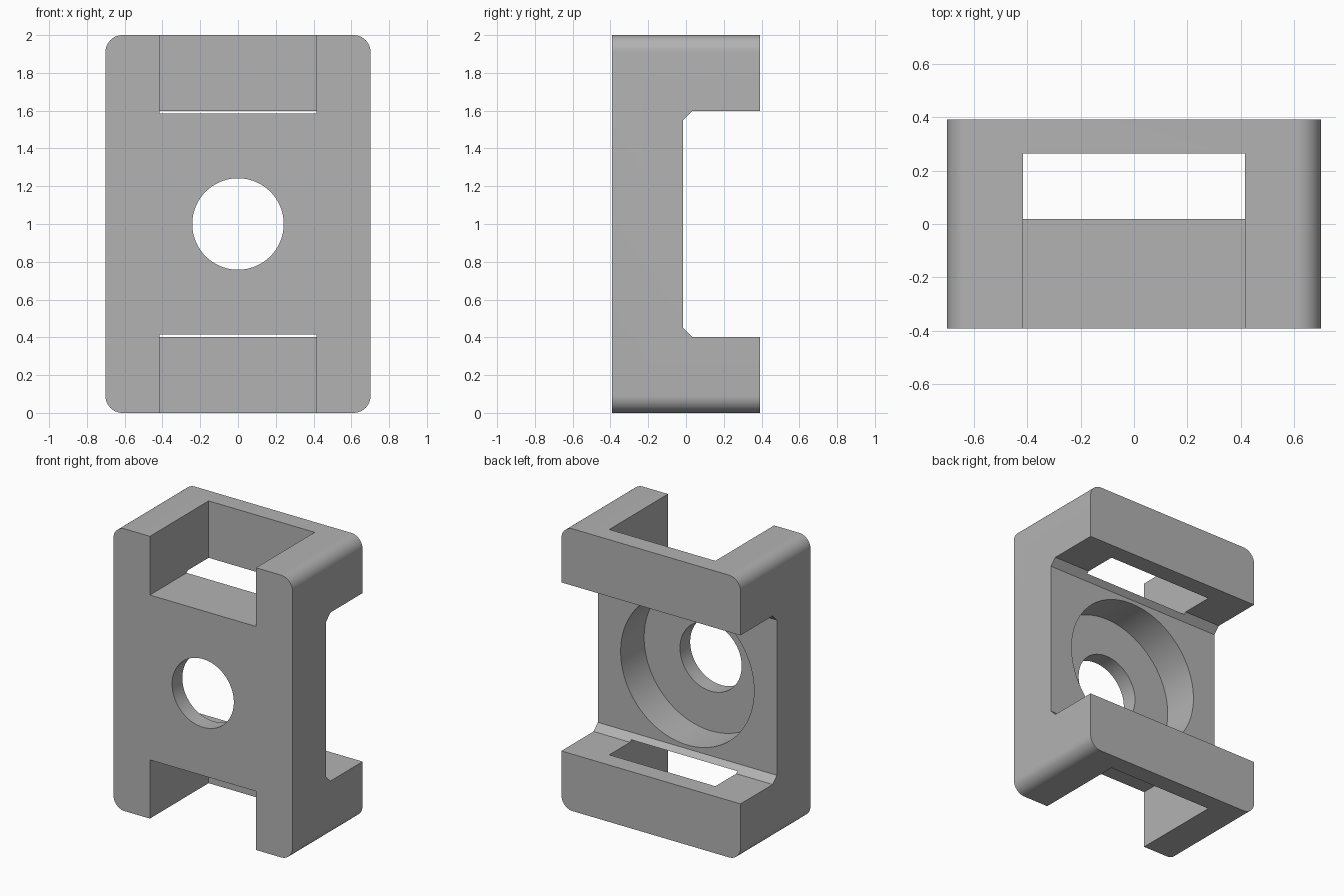
import bpy, bmesh, math
from mathutils import Matrix, Vector

cube = bpy.data.objects.get("Cube")
if cube:
    bpy.data.objects.remove(cube, do_unlink=True)

WIDTH, DEPTH, HEIGHT = 1.404, 0.785, 2.0
MID = HEIGHT / 2
FRONT, BACK = -DEPTH / 2, DEPTH / 2
PLATE_BACK = -0.015      # rear face of the central plate
NOTCH_HALF = 0.597       # half height of the rear opening
CHAMFER = 0.047
CORNER = 0.09

grey = bpy.data.materials.new("plain grey")
grey.use_nodes = True
grey.diffuse_color = (0.45, 0.45, 0.45, 1)
grey.node_tree.nodes["Principled BSDF"].inputs["Base Color"].default_value = grey.diffuse_color


def prism(name, points, offset):
    """Extrude a closed outline of 3D points along an offset."""
    bm = bmesh.new()
    face = bm.faces.new([bm.verts.new(p) for p in points])
    grown = bmesh.ops.extrude_face_region(bm, geom=[face])["geom"]
    bmesh.ops.translate(bm, vec=Vector(offset),
                        verts=[g for g in grown if isinstance(g, bmesh.types.BMVert)])
    bmesh.ops.recalc_face_normals(bm, faces=bm.faces)
    mesh = bpy.data.meshes.new(name)
    bm.to_mesh(mesh)
    bm.free()
    mesh.materials.append(grey)
    obj = bpy.data.objects.new(name, mesh)
    bpy.context.collection.objects.link(obj)
    return obj


def arc(cx, cz, radius, start, sweep, steps, y):
    return [(cx + radius * math.cos(start + sweep * i / steps), y,
             cz + radius * math.sin(start + sweep * i / steps)) for i in range(steps + 1)]


def bore(name, radius, y0, y1):
    return prism(name, arc(0, MID, radius, 0, math.tau, 96, y0)[:-1], (0, y1 - y0, 0))


def box(name, x, y0, y1, z0, z1):
    return prism(name, [(-x, y0, z0), (x, y0, z0), (x, y0, z1), (-x, y0, z1)], (0, y1 - y0, 0))


# Block with four rounded corners
outline = []
for i, (sx, sz) in enumerate([(1, 1), (-1, 1), (-1, -1), (1, -1)]):
    outline += arc(sx * (WIDTH / 2 - CORNER), MID + sz * (MID - CORNER),
                   CORNER, i * math.pi / 2, math.pi / 2, 12, FRONT)
body = prism("bracket_body", outline, (0, DEPTH, 0))

# Rear opening with chamfered inner corners
half = [(BACK + 0.2, NOTCH_HALF), (PLATE_BACK + CHAMFER, NOTCH_HALF),
        (PLATE_BACK, NOTCH_HALF - CHAMFER)]
side = [(y, MID + z) for y, z in half] + [(y, MID - z) for y, z in reversed(half)]
cutters = [prism("rear_opening_cutter", [(-1, y, z) for y, z in side], (2, 0, 0))]

# Pockets at both ends, open to the front
for name, z0, z1 in [("upper", MID + 0.584, HEIGHT + 0.2), ("lower", -0.2, MID - 0.584)]:
    cutters.append(box(name + "_pocket_cutter", 0.416, FRONT - 0.2, 0.265, z0, z1))

# Counterbore and through hole
cutters.append(bore("counterbore_cutter", 0.523, -0.278, 0.2))
cutters.append(bore("through_hole_cutter", 0.242, FRONT - 0.2, 0.1))

for cutter in cutters:
    cutter.hide_render = True
    cutter.hide_viewport = True
    cutter.display_type = 'WIRE'
    mod = body.modifiers.new(cutter.name, 'BOOLEAN')
    mod.operation = 'DIFFERENCE'
    mod.solver = 'EXACT'
    mod.object = cutter

# Bake the cuts, then drop the cutters
bpy.context.view_layer.update()
evaluated = body.evaluated_get(bpy.context.evaluated_depsgraph_get())
result = bpy.data.meshes.new_from_object(evaluated)
body.modifiers.clear()
body.data = result
for cutter in cutters:
    bpy.data.objects.remove(cutter, do_unlink=True)

# Smooth curved faces, sharp edges kept
bpy.ops.object.select_all(action='DESELECT')
body.select_set(True)
bpy.context.view_layer.objects.active = body
bpy.ops.object.shade_smooth_by_angle(angle=math.radians(30))
